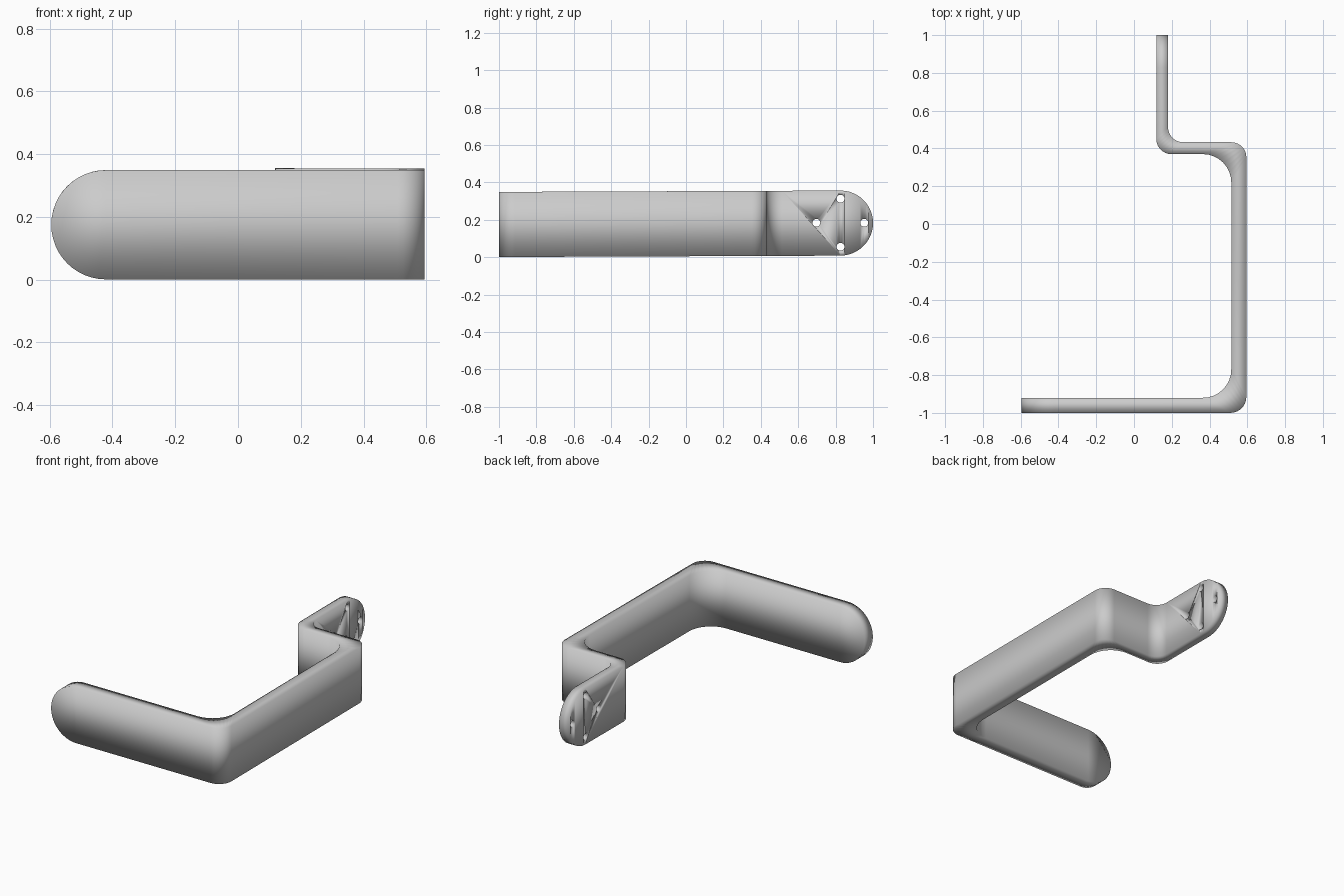
import bpy, bmesh
from math import sin, cos, pi
from mathutils import Vector

if "Cube" in bpy.data.objects:
    bpy.data.objects.remove(bpy.data.objects["Cube"])

R = 0.174  # half height of the strip and radius of its rounded ends


def arc(corner, d_in, d_out, r, n=8):
    """Points of a fillet at a corner, from direction d_in to d_out."""
    c, a, b = Vector(corner), Vector(d_in), Vector(d_out)
    mid = c - a * r + b * r
    return [mid + a * r * sin(pi / 2 * i / n) - b * r * cos(pi / 2 * i / n)
            for i in range(n + 1)]


def rounded_end(p_right, p_left, inward, n=12):
    """Stations whose height follows a half circle, tip first."""
    out = []
    for i in range(n + 1):
        t = pi / 2 * i / n
        off = Vector(inward) * R * (1 - cos(t))
        out.append((Vector(p_right) + off, Vector(p_left) + off, R * sin(t)))
    return out


# Plan path: right and left edge points plus half height at each station
stations = rounded_end((-0.595, -1.0), (-0.595, -0.92), (1, 0))
corners = [
    ((0.595, -1.0), 0.085, (0.515, -0.92), 0.15, (1, 0), (0, 1)),
    ((0.595, 0.433), 0.08, (0.515, 0.37), 0.15, (0, 1), (-1, 0)),
    ((0.18, 0.433), 0.08, (0.118, 0.37), 0.08, (-1, 0), (0, 1)),
]
for c_right, r_right, c_left, r_left, d_in, d_out in corners:
    pairs = zip(arc(c_right, d_in, d_out, r_right), arc(c_left, d_in, d_out, r_left))
    stations += [(a, b, R) for a, b in pairs]
stations += reversed(rounded_end((0.18, 1.0), (0.118, 1.0), (0, -1)))


def lift(y):
    """Centre height, with the slight rise towards the back."""
    return 0.175 + 0.004 * (y + 1)


# Bent strip: loft a rectangle through the stations
bm = bmesh.new()
rings = []
for a, b, h in stations:
    rings.append([bm.verts.new((p.x, p.y, lift(p.y) + s * h))
                  for p, s in ((a, -1), (a, 1), (b, 1), (b, -1))])
for r0, r1 in zip(rings, rings[1:]):
    for i in range(4):
        j = (i + 1) % 4
        bm.faces.new((r0[i], r0[j], r1[j], r1[i]))
bmesh.ops.remove_doubles(bm, verts=bm.verts, dist=1e-5)
bmesh.ops.dissolve_degenerate(bm, edges=bm.edges, dist=1e-6)
bmesh.ops.recalc_face_normals(bm, faces=bm.faces)
mesh = bpy.data.meshes.new("bent_bracket")
bm.to_mesh(mesh)
bm.free()
bracket = bpy.data.objects.new("bent_bracket", mesh)
bpy.context.collection.objects.link(bracket)

# Four screw holes through the mounting plate
for k, (y, z) in enumerate([(0.697, 0.184), (0.826, 0.313), (0.826, 0.056), (0.953, 0.184)]):
    bpy.ops.mesh.primitive_cylinder_add(vertices=20, radius=0.021, depth=0.3,
                                        location=(0.15, y, z), rotation=(0, pi / 2, 0))
    cutter = bpy.context.object
    cutter.name = f"screw_hole_cutter_{k + 1}"
    cutter.hide_render = True
    cutter.hide_set(True)
    mod = bracket.modifiers.new("screw_hole", 'BOOLEAN')
    mod.operation = 'DIFFERENCE'
    mod.solver = 'EXACT'
    mod.object = cutter

# Apply the holes, remove the cutters, shade everything smooth
bpy.context.view_layer.update()
bpy.context.view_layer.objects.active = bracket
bracket.select_set(True)
for mod in list(bracket.modifiers):
    cutter = mod.object
    bpy.ops.object.modifier_apply(modifier=mod.name)
    bpy.data.objects.remove(cutter)
bracket.data.polygons.foreach_set("use_smooth", [True] * len(bracket.data.polygons))
bracket.data.update()
